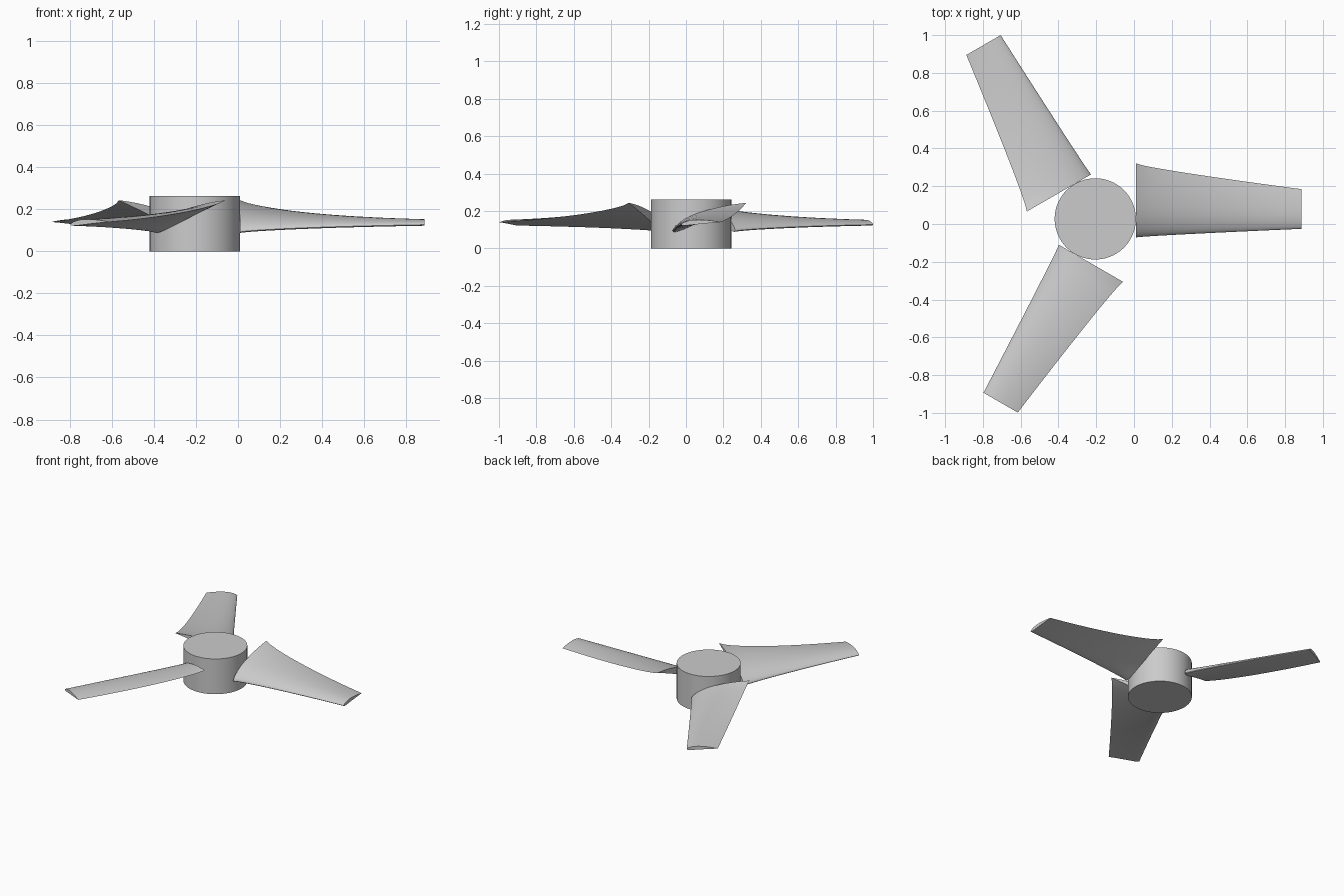
import bpy, bmesh, math
from mathutils import Matrix, Vector

if "Cube" in bpy.data.objects:
    bpy.data.objects.remove(bpy.data.objects["Cube"], do_unlink=True)

CENTRE = Vector((-0.205, 0.027, 0))
HUB_RADIUS, HUB_HEIGHT = 0.215, 0.262
TIP_RADIUS, BLADE_Z = 1.093, 0.13

grey = bpy.data.materials.new("plain_grey")
grey.use_nodes = True
colour = (0.6, 0.6, 0.6, 1)
grey.diffuse_color = colour
grey.node_tree.nodes["Principled BSDF"].inputs["Base Color"].default_value = colour


def finish(bm, name):
    """Turn a bmesh into a smooth object with sharp edges kept."""
    bmesh.ops.recalc_face_normals(bm, faces=bm.faces)
    mesh = bpy.data.meshes.new(name)
    bm.to_mesh(mesh)
    bm.free()
    mesh.materials.append(grey)
    obj = bpy.data.objects.new(name, mesh)
    bpy.context.collection.objects.link(obj)
    bpy.ops.object.select_all(action='DESELECT')
    obj.select_set(True)
    bpy.context.view_layer.objects.active = obj
    bpy.ops.object.shade_smooth_by_angle(angle=math.radians(35))
    return obj


def airfoil(steps=20, camber=0.04, peak=0.4, thick=0.12):
    """Cambered wing section of unit chord, from the tail over the top and back."""
    def point(s, side):
        half = 5 * thick * (0.2969 * math.sqrt(s) - 0.126 * s - 0.3516 * s**2
                            + 0.2843 * s**3 - 0.1036 * s**4)
        span = peak if s < peak else 1 - peak
        mid = camber * (1 - ((s - peak) / span) ** 2)
        return s, mid + side * half
    stations = [(1 - math.cos(math.pi * i / steps)) / 2 for i in range(steps + 1)]
    upper = [point(s, 1) for s in reversed(stations)]
    lower = [point(s, -1) for s in stations[1:-1]]
    return upper + lower


def blade(name, angle, sections=24):
    """Tapered, twisted blade pivoting about its quarter chord."""
    bm = bmesh.new()
    rings = []
    for i in range(sections + 1):
        t = i / sections
        ease = t ** 0.75
        chord = 0.42 - 0.21 * ease
        twist = Matrix.Rotation(math.radians(21 - 17.5 * ease), 3, 'X')
        r = HUB_RADIUS + t * (TIP_RADIUS - HUB_RADIUS)
        ring = []
        for s, h in airfoil():
            p = twist @ Vector((0, (s - 0.25) * chord, h * chord))
            ring.append(bm.verts.new(p + Vector((r, 0, BLADE_Z))))
        rings.append(ring)
    for a, b in zip(rings, rings[1:]):
        for j in range(len(a)):
            k = (j + 1) % len(a)
            bm.faces.new((a[j], a[k], b[k], b[j]))
    bm.faces.new(rings[0])
    bm.faces.new(rings[-1])
    obj = finish(bm, name)
    obj.location = CENTRE
    obj.rotation_euler.z = angle


# Central hub
bm = bmesh.new()
bmesh.ops.create_cone(bm, cap_ends=True, segments=96, radius1=HUB_RADIUS,
                      radius2=HUB_RADIUS, depth=HUB_HEIGHT)
hub = finish(bm, "hub")
hub.location = CENTRE + Vector((0, 0, HUB_HEIGHT / 2))

# Three blades around the hub
for i, side in enumerate(("left", "back_right", "front_right")):
    blade(side + "_blade", i * math.tau / 3)
